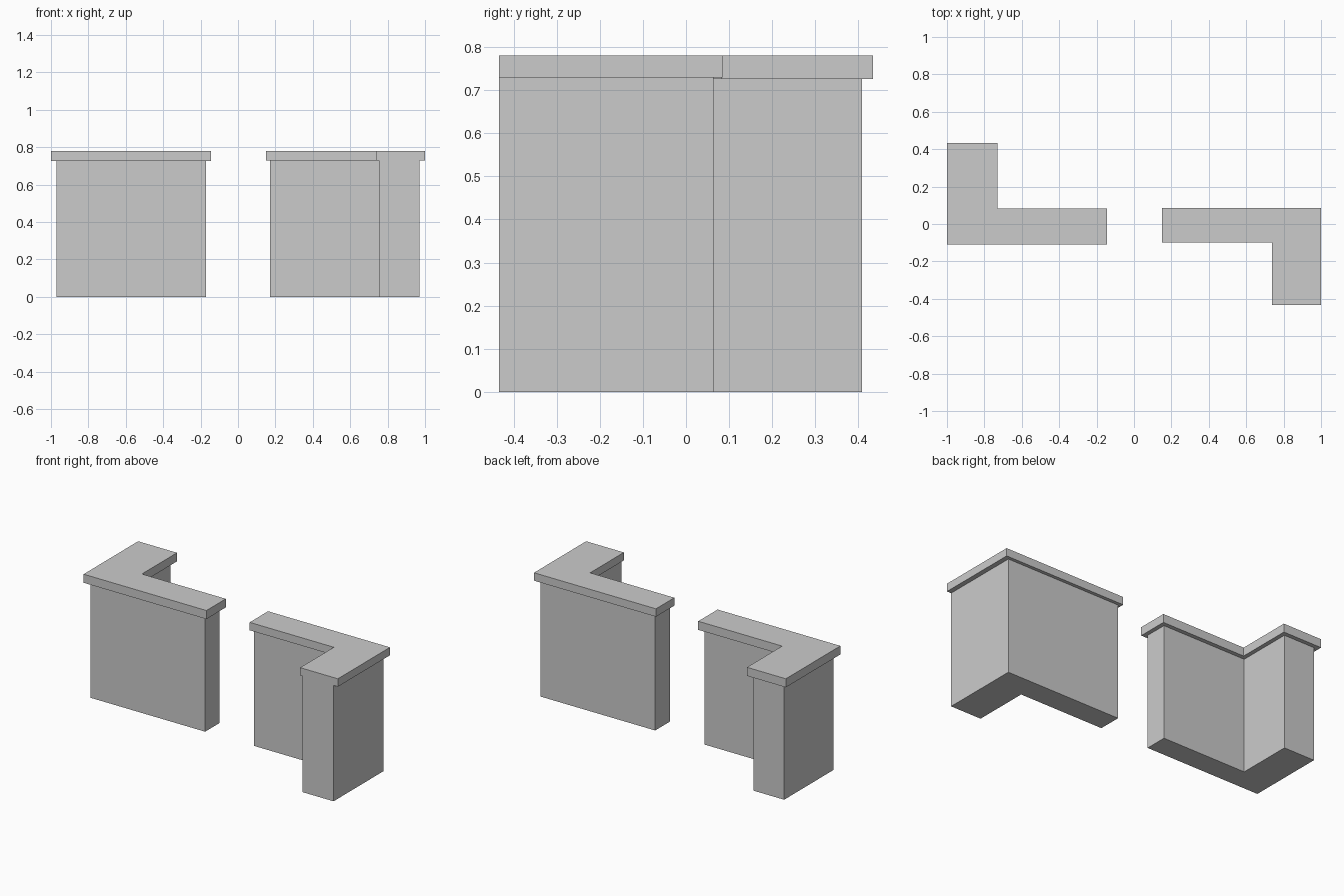
import bpy
import bmesh

if "Cube" in bpy.data.objects:
    bpy.data.objects.remove(bpy.data.objects["Cube"])


def l_prism(name, x_end, x_corner, x_inner, y_outer, y_inner, y_leg, z0, z1):
    """Extrude an L outline: an arm along x from x_end, and a leg along y to y_leg."""
    outline = [(x_end, y_outer), (x_corner, y_outer), (x_corner, y_leg),
               (x_inner, y_leg), (x_inner, y_inner), (x_end, y_inner)]
    bm = bmesh.new()
    face = bm.faces.new([bm.verts.new((x, y, z0)) for x, y in outline])
    ext = bmesh.ops.extrude_face_region(bm, geom=[face], use_keep_orig=True)
    top = [v for v in ext["geom"] if isinstance(v, bmesh.types.BMVert)]
    bmesh.ops.translate(bm, verts=top, vec=(0, 0, z1 - z0))
    bmesh.ops.recalc_face_normals(bm, faces=bm.faces)
    mesh = bpy.data.meshes.new(name)
    bm.to_mesh(mesh)
    bm.free()
    obj = bpy.data.objects.new(name, mesh)
    bpy.context.collection.objects.link(obj)
    return obj


# Left wall: leg runs to the back, cap overhangs all round
l_prism("left_wall", -0.17, -0.97, -0.755, -0.084, 0.058, 0.408, 0, 0.726)
l_prism("left_cap", -0.144, -1.0, -0.729, -0.109, 0.084, 0.434, 0.726, 0.78)

# Right wall: leg runs to the front, its end is flush with the cap
l_prism("right_wall", 0.17, 0.97, 0.755, 0.064, -0.081, -0.434, 0, 0.73)
l_prism("right_cap", 0.15, 1.0, 0.737, 0.085, -0.098, -0.434, 0.73, 0.78)
